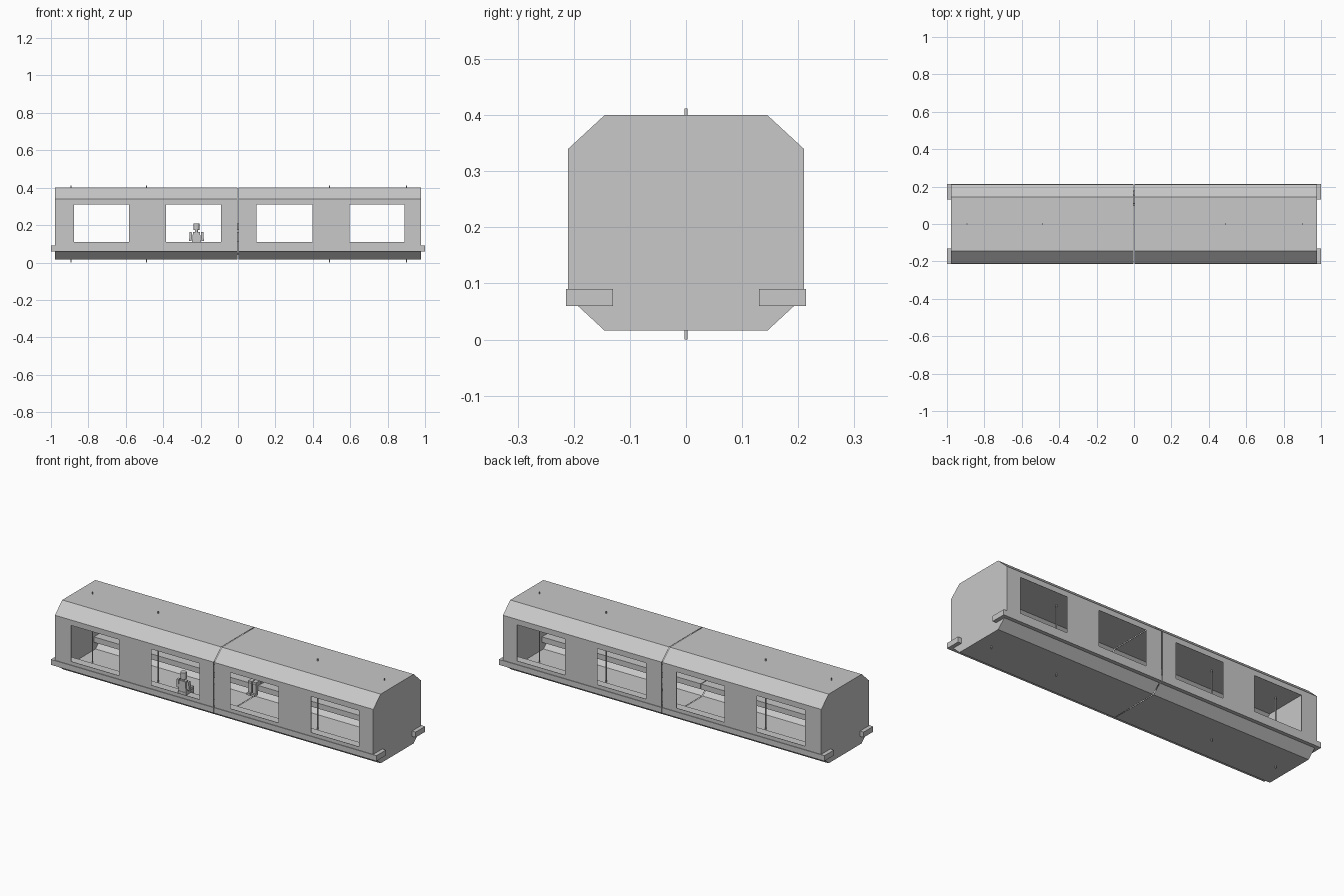
import bpy, bmesh
from mathutils import Matrix, Vector

cube = bpy.data.objects.get("Cube")
if cube:
    bpy.data.objects.remove(cube, do_unlink=True)

grey = bpy.data.materials.new("light_grey")
grey.use_nodes = True
grey.diffuse_color = (0.58, 0.58, 0.58, 1)
grey.node_tree.nodes["Principled BSDF"].inputs["Base Color"].default_value = grey.diffuse_color


def add_object(name, bm):
    bmesh.ops.recalc_face_normals(bm, faces=bm.faces[:])
    mesh = bpy.data.meshes.new(name)
    bm.to_mesh(mesh)
    bm.free()
    mesh.materials.append(grey)
    obj = bpy.data.objects.new(name, mesh)
    bpy.context.collection.objects.link(obj)
    return obj


def add_box(bm, centre, size, taper=1.0):
    """Box whose top is narrowed in x by taper."""
    verts = bmesh.ops.create_cube(bm, size=1)["verts"]
    for v in verts:
        k = taper if v.co.z > 0 else 1
        v.co = Vector(centre) + Vector((v.co.x * size[0] * k, v.co.y * size[1], v.co.z * size[2]))


def add_cylinder(bm, centre, radius, height, sides=12):
    bmesh.ops.create_cone(bm, cap_ends=True, segments=sides, radius1=radius, radius2=radius,
                          depth=height, matrix=Matrix.Translation(centre))


# Hollow octagonal shells, with windows left out of both side walls
END, GAP = 0.978, 0.002
right_side = [(0.145, 0.016), (0.21, 0.076), (0.21, 0.11), (0.21, 0.31), (0.21, 0.34), (0.145, 0.4)]
profile = right_side + [(-y, z) for y, z in reversed(right_side)]
WINDOW_STRIPS = (2, 8)


def make_shell(name, cuts, end_index):
    bm = bmesh.new()
    rings = [[bm.verts.new((x, y, z)) for y, z in profile] for x in cuts]
    n = len(profile)
    for i in range(len(cuts) - 1):
        for j in range(n):
            if j in WINDOW_STRIPS and i in (1, 3):
                continue
            k = (j + 1) % n
            bm.faces.new((rings[i][j], rings[i + 1][j], rings[i + 1][k], rings[i][k]))
    bm.faces.new(rings[end_index])
    shell = add_object(name, bm)
    thick = shell.modifiers.new("wall_thickness", "SOLIDIFY")
    thick.thickness = 0.002
    thick.offset = -1


make_shell("carriage_shell_right", [-END, -0.878, -0.583, -0.385, -0.09, -GAP], 0)
make_shell("carriage_shell_left", [GAP, 0.1, 0.397, 0.597, 0.89, END], -1)

# Long benches that pass through the end walls
for x_name, sx in (("right", -1), ("left", 1)):
    for y_name, sy in (("front", -1), ("back", 1)):
        bm = bmesh.new()
        add_box(bm, (sx * (1 + GAP) / 2, sy * 0.172, 0.075), (1 - GAP, 0.083, 0.03))
        add_object(f"bench_{y_name}_{x_name}", bm)

# Upright hand poles
for i, x in enumerate((-0.893, -0.49, 0.49, 0.9)):
    bm = bmesh.new()
    add_cylinder(bm, (x, 0, 0.206), 0.003, 0.412)
    add_object(f"hand_pole_{i + 1}", bm)


# Seated passengers, modelled facing +y and then turned into place
def make_passenger(name, x, y, turn):
    bm = bmesh.new()
    add_box(bm, (0, 0, 0.13), (0.05, 0.026, 0.066), 0.75)
    add_box(bm, (0, 0, 0.097), (0.05, 0.03, 0.014))
    add_cylinder(bm, (0, 0, 0.168), 0.008, 0.012)
    add_cylinder(bm, (0, 0, 0.191), 0.016, 0.036)
    for s in (-1, 1):
        add_box(bm, (s * 0.031, 0, 0.143), (0.016, 0.018, 0.04), 0.7)
        add_box(bm, (s * 0.034, 0.014, 0.122), (0.014, 0.036, 0.014))
        add_box(bm, (s * 0.013, 0.028, 0.102), (0.022, 0.056, 0.022))
        add_box(bm, (s * 0.013, 0.047, 0.072), (0.022, 0.02, 0.06))
        add_box(bm, (s * 0.013, 0.053, 0.045), (0.022, 0.032, 0.012))
    passenger = add_object(name, bm)
    passenger.location = (x, y, 0)
    passenger.rotation_euler.z = turn


make_passenger("passenger_front", -0.222, -0.16, 0)
make_passenger("passenger_back", 0.01, 0.165, 3.14159)
